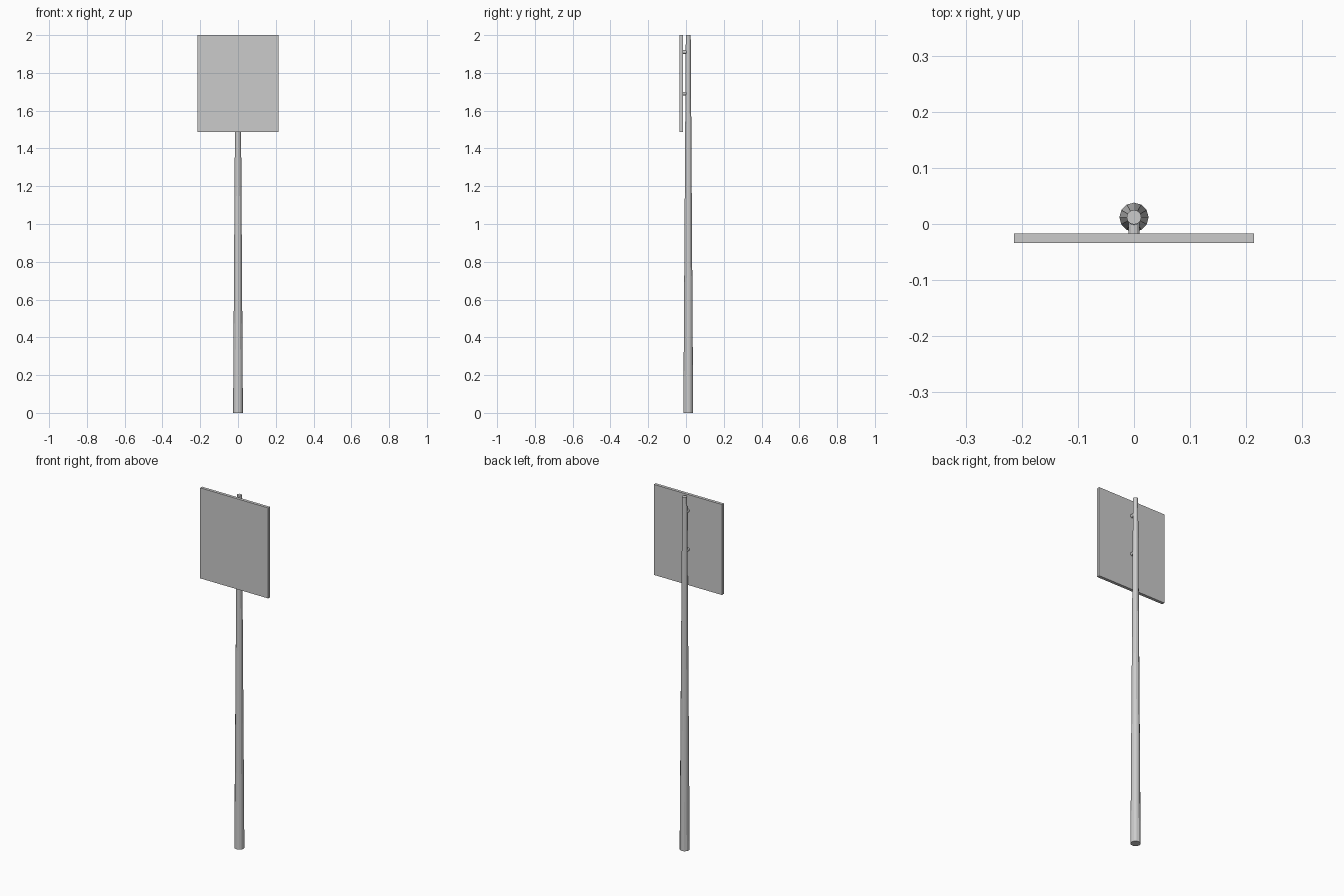
import bpy
from math import radians

if "Cube" in bpy.data.objects:
    bpy.data.objects.remove(bpy.data.objects["Cube"], do_unlink=True)

# One plain grey metal for everything
grey = bpy.data.materials.new("grey_metal")
grey.use_nodes = True
colour = (0.6, 0.6, 0.6, 1)
grey.diffuse_color = colour
grey.node_tree.nodes["Principled BSDF"].inputs["Base Color"].default_value = colour

POLE_Y = 0.012


def finish(name):
    obj = bpy.context.object
    obj.name = name
    obj.data.materials.append(grey)
    return obj


# Tapered twelve-sided pole
bpy.ops.mesh.primitive_cone_add(vertices=12, radius1=0.026, radius2=0.013,
                                depth=2, location=(0, POLE_Y, 1))
finish("pole")

# Flat rectangular sign board in front of the pole
bpy.ops.mesh.primitive_cube_add(size=1, location=(0, -0.0255, 1.7435))
board = finish("sign_board")
board.scale = (0.427, 0.017, 0.513)

# Short round bolts joining the board to the pole
for name, z in (("upper_bolt", 1.91), ("lower_bolt", 1.69)):
    bpy.ops.mesh.primitive_cylinder_add(vertices=12, radius=0.01, depth=0.026,
                                        location=(0, -0.007, z),
                                        rotation=(radians(90), 0, 0))
    finish(name)
